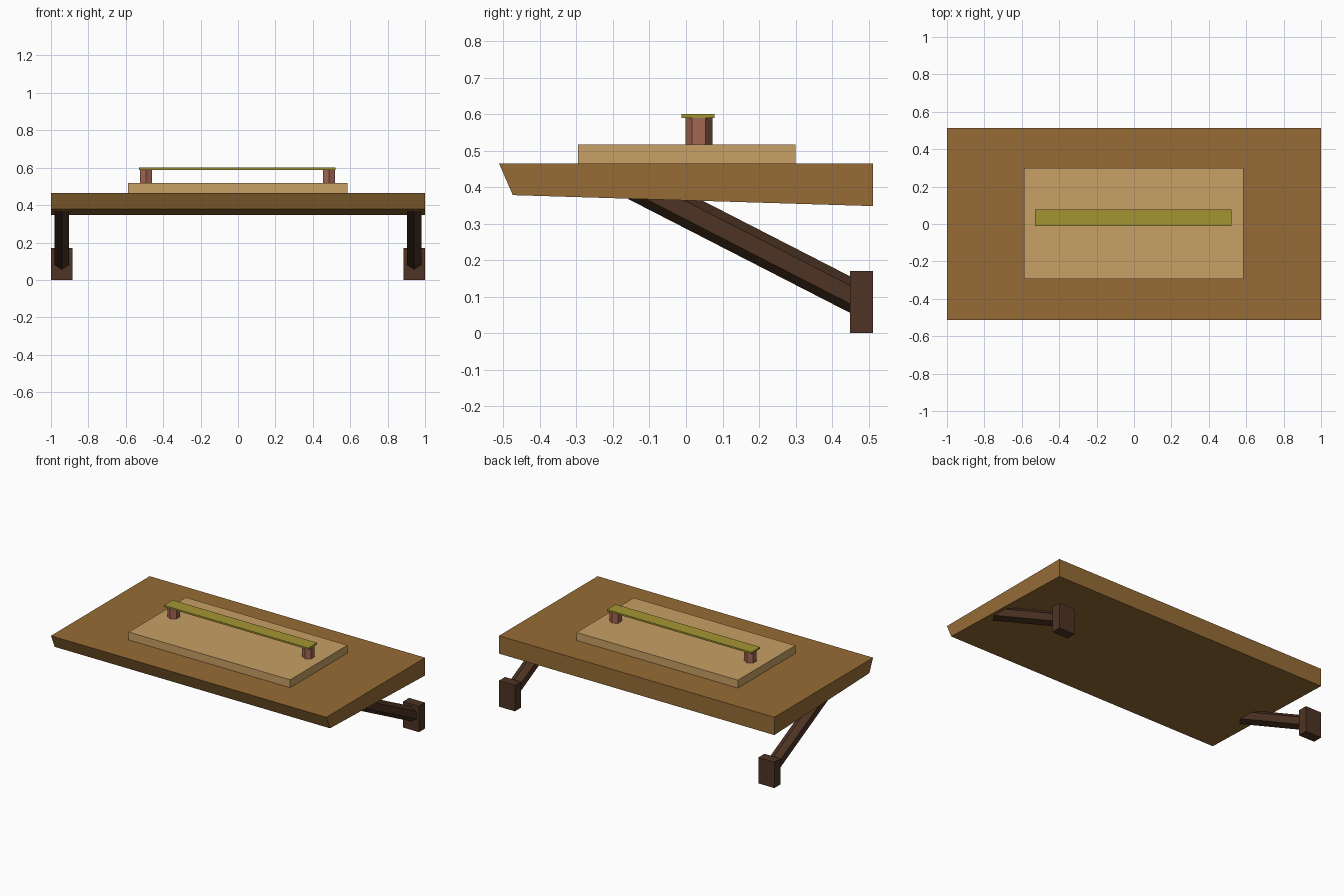
import bpy, bmesh, math
from mathutils import Vector

if "Cube" in bpy.data.objects:
    bpy.data.objects.remove(bpy.data.objects["Cube"], do_unlink=True)


def make_material(name, hex_code):
    def linear(c):
        return c / 12.92 if c <= 0.04045 else ((c + 0.055) / 1.055) ** 2.4
    rgb = [linear(v / 255) for v in bytes.fromhex(hex_code)]
    mat = bpy.data.materials.new(name)
    mat.use_nodes = True
    mat.diffuse_color = (*rgb, 1)
    mat.node_tree.nodes["Principled BSDF"].inputs["Base Color"].default_value = (*rgb, 1)
    return mat


def finish(name, bm, mat):
    bmesh.ops.recalc_face_normals(bm, faces=bm.faces)
    mesh = bpy.data.meshes.new(name)
    bm.to_mesh(mesh)
    bm.free()
    mesh.materials.append(mat)
    obj = bpy.data.objects.new(name, mesh)
    bpy.context.collection.objects.link(obj)
    return obj


def prism(name, ring, sweep, mat):
    """Closed solid made by sweeping a flat ring of points along a vector."""
    bm = bmesh.new()
    face = bm.faces.new([bm.verts.new(p) for p in ring])
    out = bmesh.ops.extrude_face_region(bm, geom=[face])
    moved = [v for v in out["geom"] if isinstance(v, bmesh.types.BMVert)]
    bmesh.ops.translate(bm, vec=sweep, verts=moved)
    return finish(name, bm, mat)


def box(name, low, high, mat):
    x0, y0, z0 = low
    x1, y1, z1 = high
    ring = [(x0, y0, z0), (x1, y0, z0), (x1, y1, z0), (x0, y1, z0)]
    return prism(name, ring, (0, 0, z1 - z0), mat)


def hex_bar(name, start, end, radius, point_dir, mat):
    """Six-sided bar with one corner turned toward point_dir."""
    start, end = Vector(start), Vector(end)
    u = Vector(point_dir).normalized()
    v = (end - start).normalized().cross(u)
    angles = [math.radians(60 * i) for i in range(6)]
    ring = [start + radius * (math.cos(a) * u + math.sin(a) * v) for a in angles]
    return prism(name, ring, end - start, mat)


brown = make_material("brown wood", "966C36")
tan = make_material("tan wood", "C8A066")
olive = make_material("olive rail", "A39532")
red_brown = make_material("reddish post", "A16652")
dark = make_material("dark wood", "4E3424")

# Slab with tapered underside and slanted front edge
profile = [(-0.512, 0.465), (0.512, 0.465), (0.512, 0.348), (-0.474, 0.378)]
prism("slab", [(-1, y, z) for y, z in profile], (2, 0, 0), brown)

# Raised panel
box("raised_panel", (-0.587, -0.295, 0.465), (0.585, 0.3, 0.517), tan)

# Rail on two posts
box("rail", (-0.53, -0.012, 0.589), (0.52, 0.078, 0.6), olive)
for side, x in (("right", -0.492), ("left", 0.487)):
    hex_bar(side + "_post", (x, 0.035, 0.517), (x, 0.035, 0.589), 0.037, (0, 1, 0), red_brown)

# Slanted struts and their feet
for side, s in (("right", -1), ("left", 1)):
    x = s * 0.942
    top, bottom = Vector((x, -0.138, 0.407)), Vector((x, 0.47, 0.095))
    across = (bottom - top).cross(Vector((1, 0, 0)))
    hex_bar(side + "_strut", top, bottom, 0.0445, across, dark)
    box(side + "_foot", (x - 0.058, 0.449, 0), (x + 0.058, 0.512, 0.17), dark)
